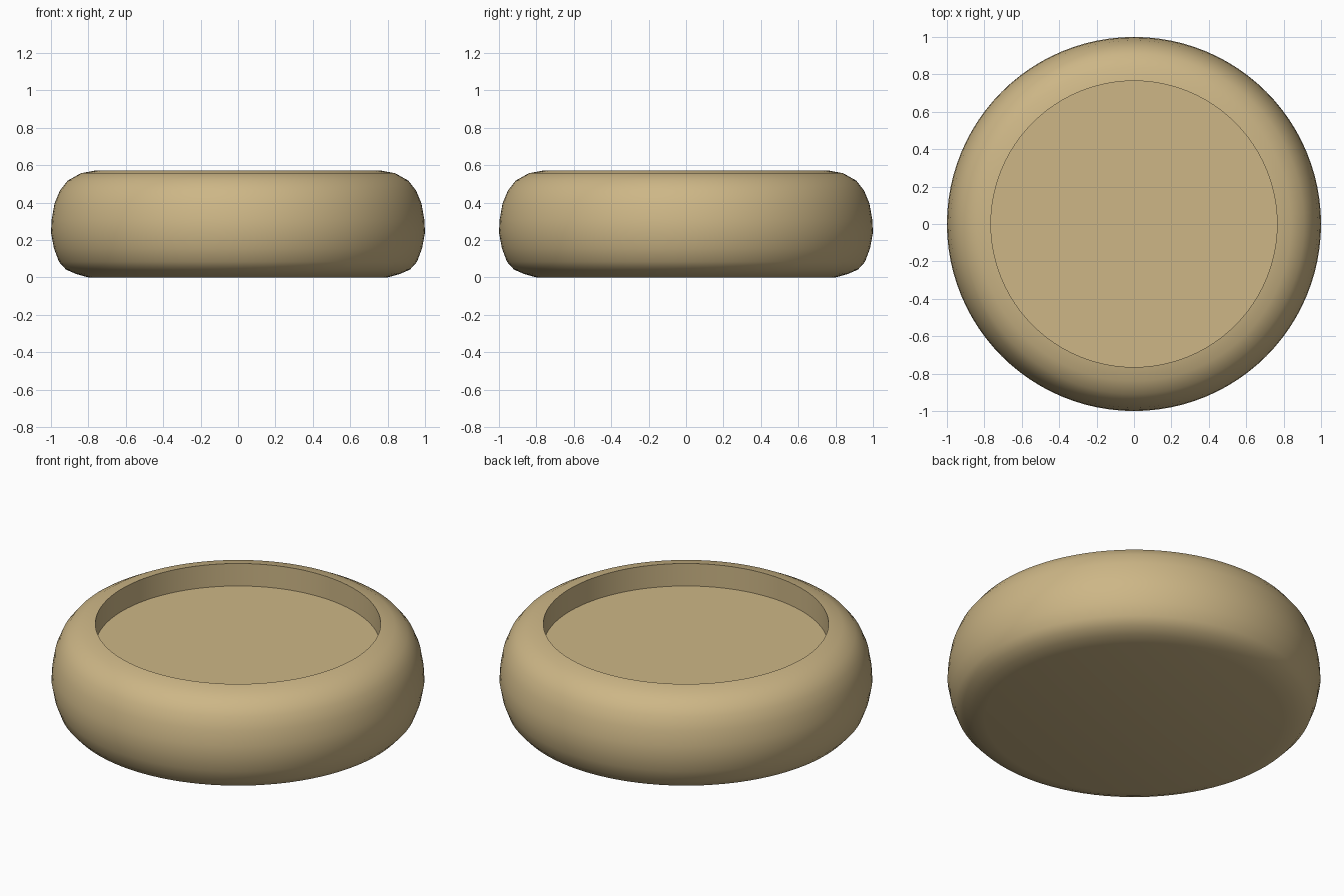
import bpy, bmesh, math

if "Cube" in bpy.data.objects:
    bpy.data.objects.remove(bpy.data.objects["Cube"])

SEGMENTS = 96

tan = bpy.data.materials.new("tan")
tan.diffuse_color = (0.61, 0.47, 0.24, 1)
tan.use_nodes = True
tan.node_tree.nodes["Principled BSDF"].inputs["Base Color"].default_value = tan.diffuse_color

# Half profile (radius, height): base, bulging side, rim, recessed floor
profile = [(0, 0), (0.80, 0), (0.865, 0.018), (0.92, 0.042), (0.957, 0.083),
           (0.984, 0.155), (1.0, 0.24), (0.996, 0.31), (0.981, 0.395), (0.952, 0.465),
           (0.91, 0.518), (0.84, 0.557), (0.765, 0.571), (0.765, 0.438), (0, 0.438)]

# Lathe the profile round the z axis
bm = bmesh.new()
verts = [bm.verts.new((r, 0, z)) for r, z in profile]
edges = [bm.edges.new(pair) for pair in zip(verts, verts[1:])]
bmesh.ops.spin(bm, geom=verts + edges, cent=(0, 0, 0), axis=(0, 0, 1),
               angle=math.tau, steps=SEGMENTS, use_duplicate=False)
bmesh.ops.remove_doubles(bm, verts=bm.verts, dist=1e-4)
bmesh.ops.recalc_face_normals(bm, faces=bm.faces)
mesh = bpy.data.meshes.new("round_dish")
bm.to_mesh(mesh)
bm.free()

dish = bpy.data.objects.new("round_dish", mesh)
bpy.context.collection.objects.link(dish)
mesh.materials.append(tan)

# Smooth body, crisp recess edges
bpy.context.view_layer.objects.active = dish
dish.select_set(True)
bpy.ops.object.shade_smooth_by_angle(angle=math.radians(40))
